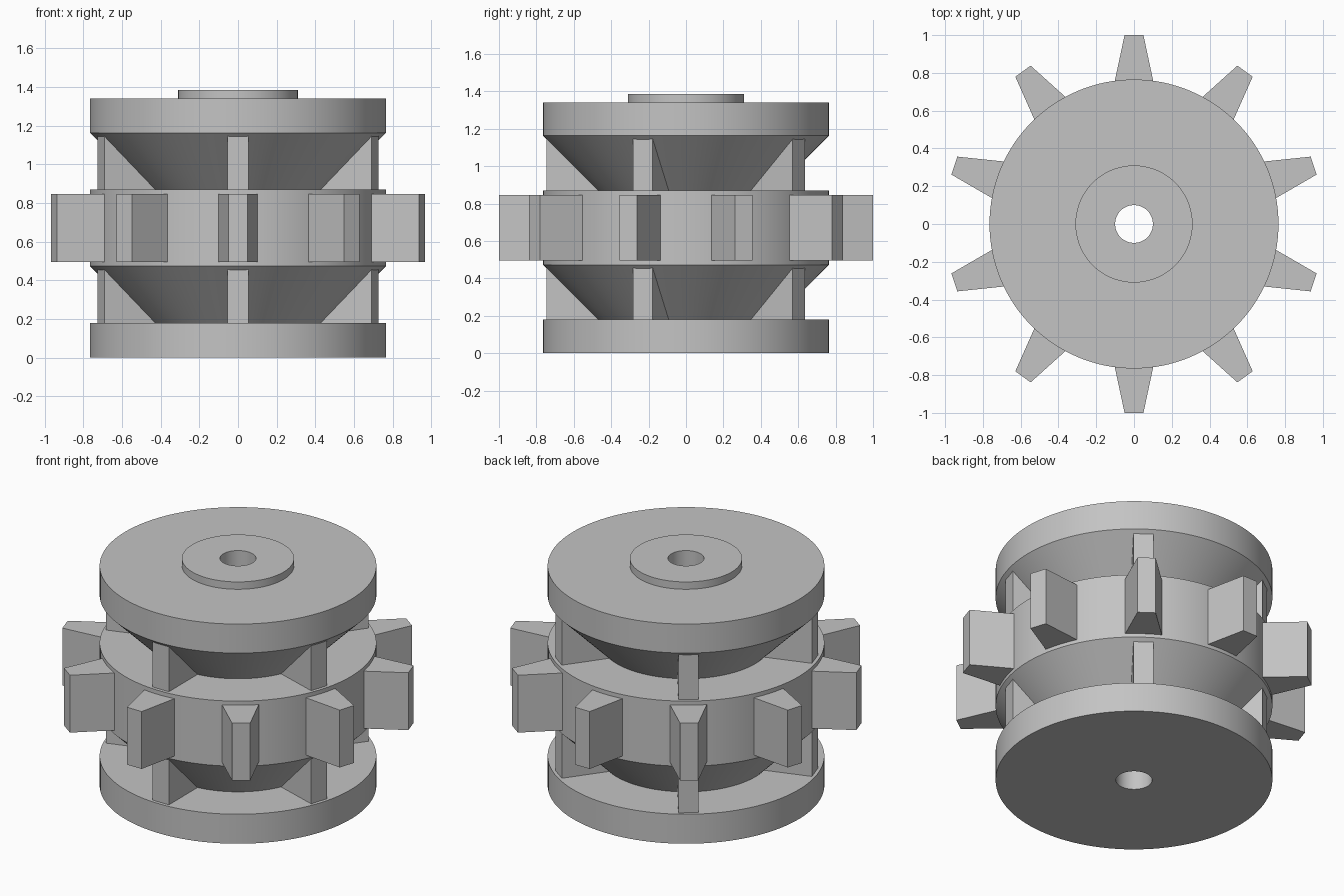
import bpy, bmesh, math
from mathutils import Matrix

cube = bpy.data.objects.get("Cube")
if cube:
    bpy.data.objects.remove(cube, do_unlink=True)

grey = bpy.data.materials.new("light grey")
grey.use_nodes = True
COLOUR = (0.55, 0.55, 0.55, 1)
grey.diffuse_color = COLOUR
grey.node_tree.nodes["Principled BSDF"].inputs["Base Color"].default_value = COLOUR

RIM = 0.765      # radius of discs and drum
NECK = 0.472     # narrow end of the cones
BORE = 0.1
SEGMENTS = 128


def finish(name, bm, smooth=False):
    bmesh.ops.recalc_face_normals(bm, faces=bm.faces)
    mesh = bpy.data.meshes.new(name)
    bm.to_mesh(mesh)
    bm.free()
    mesh.materials.append(grey)
    obj = bpy.data.objects.new(name, mesh)
    bpy.context.collection.objects.link(obj)
    if smooth:
        bpy.ops.object.select_all(action="DESELECT")
        obj.select_set(True)
        bpy.context.view_layer.objects.active = obj
        bpy.ops.object.shade_smooth_by_angle(angle=math.radians(30))
    return obj


def lathe(name, profile):
    """Spin a closed (radius, height) profile around z."""
    bm = bmesh.new()
    verts = [bm.verts.new((r, 0, z)) for r, z in profile]
    edges = [bm.edges.new((v, verts[i - 1])) for i, v in enumerate(verts)]
    bmesh.ops.spin(bm, geom=verts + edges, cent=(0, 0, 0), axis=(0, 0, 1),
                   angle=math.tau, steps=SEGMENTS)
    bmesh.ops.remove_doubles(bm, verts=bm.verts, dist=1e-5)
    return finish(name, bm, smooth=True)


def prism(name, outline, offset, angle):
    """Extrude an outline along offset, then turn it around z."""
    bm = bmesh.new()
    face = bm.faces.new([bm.verts.new(p) for p in outline])
    new = bmesh.ops.extrude_face_region(bm, geom=[face], use_keep_orig=True)["geom"]
    bmesh.ops.translate(bm, vec=offset,
                        verts=[g for g in new if isinstance(g, bmesh.types.BMVert)])
    bm.transform(Matrix.Rotation(angle, 4, "Z"))
    return finish(name, bm)


# Body: base disc, cone, drum, cone, top disc and boss around the bore
lathe("wheel_body", [
    (BORE, 0), (RIM, 0), (RIM, 0.18), (NECK, 0.18),
    (RIM, 0.473), (RIM, 0.87), (NECK, 0.87),
    (RIM, 1.163), (RIM, 1.34), (0.31, 1.34), (0.31, 1.385), (BORE, 1.385),
])

# Tapered teeth around the drum
for i in range(10):
    prism(f"tooth_{i + 1}",
          [(0.7, -0.114, 0.495), (1, -0.05, 0.495), (1, 0.05, 0.495), (0.7, 0.114, 0.495)],
          (0, 0, 0.35), math.radians(36 * i - 90))

# Triangular ribs supporting both cones
for level, z in (("lower", 0.18), ("upper", 0.87)):
    for i in range(5):
        prism(f"{level}_rib_{i + 1}",
              [(NECK - 0.01, -0.055, z), (0.745, -0.055, z), (0.745, -0.055, z + 0.275),
               (0.735, -0.055, z + 0.275)],
              (0, 0.11, 0), math.radians(72 * i - 90))
